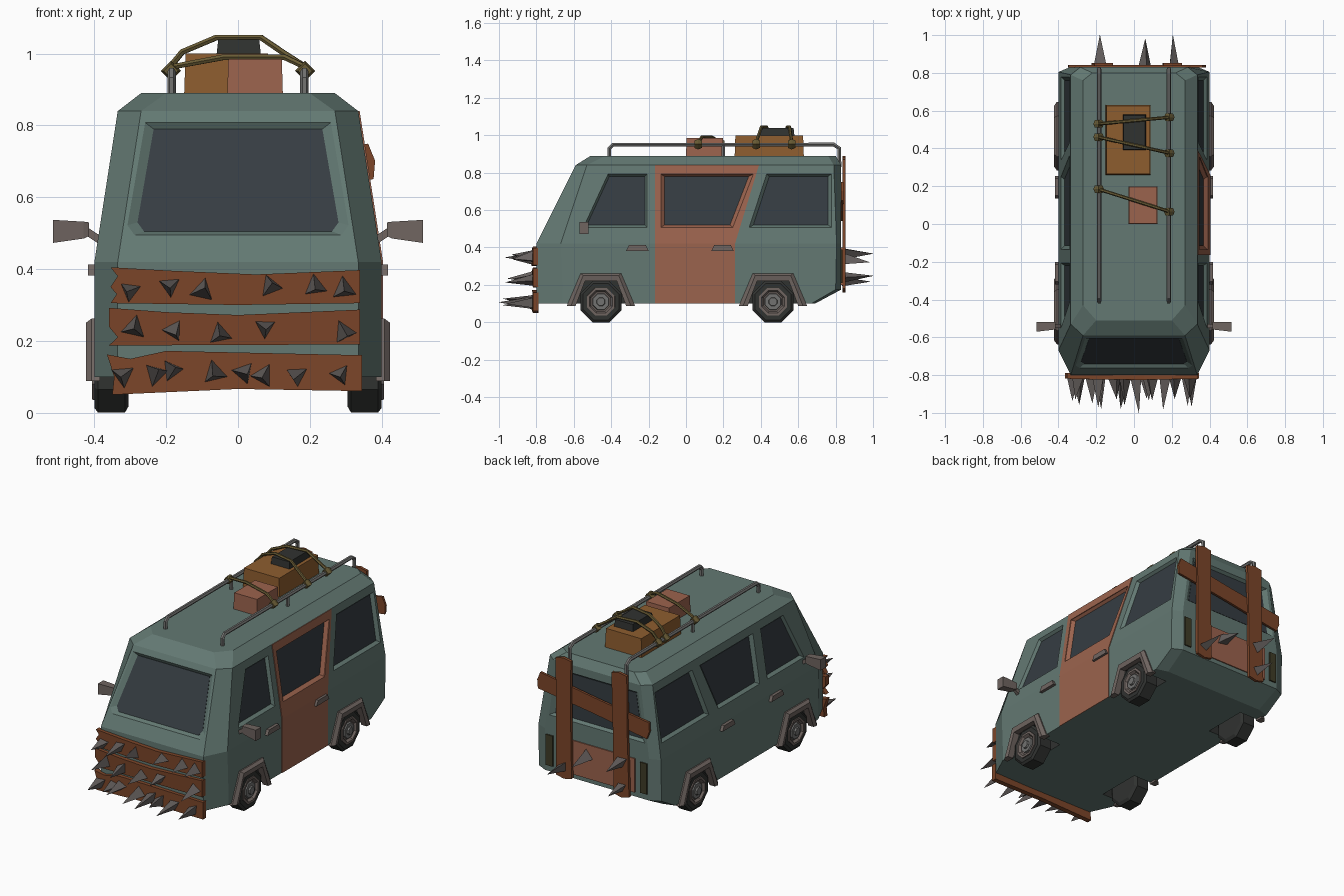
import bpy, bmesh, math, random
from mathutils import Vector

if "Cube" in bpy.data.objects:
    bpy.data.objects.remove(bpy.data.objects["Cube"])
random.seed(4)


def mat(name, r, g, b):
    m = bpy.data.materials.new(name)
    m.diffuse_color = (r, g, b, 1)
    m.use_nodes = True
    m.node_tree.nodes["Principled BSDF"].inputs["Base Color"].default_value = m.diffuse_color
    return m


GREEN = mat("faded_green", .125, .19, .17)
COPPER = mat("primer_copper", .33, .125, .075)
RUST = mat("rusty_plank", .2, .06, .022)
GLASS = mat("dark_glass", .036, .046, .054)
DARK = mat("dark_underside", .03, .032, .03)
TRIM = mat("grey_trim", .16, .13, .118)
METAL = mat("spike_metal", .13, .115, .11)
STEEL = mat("rail_steel", .17, .17, .165)
CARD = mat("cardboard", .27, .11, .028)
ROPE = mat("rope", .14, .105, .035)
LAMP = mat("lamp", .05, .045, .02)


# bridge equal rings of points into one solid (cyclic = closed loop, no caps)
def loft(name, rings, m, cyclic=False):
    bm = bmesh.new()
    vs = [[bm.verts.new(p) for p in r] for r in rings]
    n, k = len(vs[0]), len(vs)
    for i in range(k if cyclic else k - 1):
        a, b = vs[i], vs[(i + 1) % k]
        for j in range(n):
            bm.faces.new((a[j], a[(j + 1) % n], b[(j + 1) % n], b[j]))
    if not cyclic:
        bm.faces.new(vs[0])
        bm.faces.new(vs[-1])
    bmesh.ops.recalc_face_normals(bm, faces=bm.faces)
    me = bpy.data.meshes.new(name)
    bm.to_mesh(me)
    bm.free()
    me.materials.append(m)
    ob = bpy.data.objects.new(name, me)
    bpy.context.collection.objects.link(ob)
    return ob


def box(name, x0, x1, y0, y1, z0, z1, m, t=0):
    ring = lambda z, t: [(x0 + t, y0 + t, z), (x1 - t, y0 + t, z), (x1 - t, y1 - t, z), (x0 + t, y1 - t, z)]
    return loft(name, [ring(z0, 0), ring(z1, t)], m)


def tube(name, pts, r, m, res=1):
    cu = bpy.data.curves.new(name, 'CURVE')
    cu.dimensions = '3D'
    cu.bevel_depth, cu.bevel_resolution, cu.use_fill_caps = r, res, True
    sp = cu.splines.new('POLY')
    sp.points.add(len(pts) - 1)
    for p, c in zip(sp.points, pts):
        p.co = (*c, 1)
    sp.use_smooth = False
    ob = bpy.data.objects.new(name, cu)
    bpy.context.collection.objects.link(ob)
    cu.materials.append(m)
    for o in bpy.context.selected_objects:
        o.select_set(False)
    bpy.context.view_layer.objects.active = ob
    ob.select_set(True)
    bpy.ops.object.convert(target='MESH')


def scaled(poly, s):
    cu = sum(p[0] for p in poly) / len(poly)
    cv = sum(p[1] for p in poly) / len(poly)
    return [(cu + (u - cu) * s, cv + (v - cv) * s) for u, v in poly]


# body shell: eight-sided rings stacked in z
def body_ring(z, a, yf, w, yfc, ybc, a2, yb):
    return [(-a, yf, z), (a, yf, z), (w, yfc, z), (w, ybc, z), (a2, yb, z), (-a2, yb, z), (-w, ybc, z), (-w, yfc, z)]


body = loft("body_shell", [body_ring(*r) for r in (
    (.10, .335, -.80, .40, -.66, .67, .33, .69),
    (.175, .335, -.80, .40, -.66, .80, .34, .83),
    (.42, .335, -.80, .40, -.67, .805, .34, .83),
    (.84, .27, -.59, .335, -.53, .79, .285, .83),
    (.89, .20, -.51, .27, -.43, .76, .22, .80))], GREEN)
cutters = []


# recessed window: tapered cutter plus glass pane at the bottom
def window(name, poly, f, m=GREEN):
    at = lambda s, d: [f(u, v, d) for u, v in scaled(poly, s)]
    cutters.append(loft(name + "_cutter", [at(1.2, .018), at(1, -.018)], m))
    loft(name + "_glass", [at(1, -.028), at(1, -.016)], GLASS)


side = lambda s: (lambda y, z, d: (s * (.40 - .155 * max(z - .42, 0) + d), y, z))
front_win = [(-.53, .52), (-.41, .78), (-.22, .78), (-.22, .52)]
mid_win = [(-.115, .52), (.235, .52), (.335, .78), (-.115, .78)]
rear_win = [(.36, .52), (.76, .52), (.76, .78), (.445, .78)]
for s, n in ((1, "right"), (-1, "left")):
    window(n + "_front_window", front_win, side(s))
    window(n + "_middle_window", mid_win, side(s), COPPER if s > 0 else GREEN)
    window(n + "_rear_window", rear_win, side(s))
window("windshield", [(-.235, .79), (-.28, .53), (-.262, .505), (.262, .505), (.28, .53), (.235, .79)],
       lambda x, z, d: (x, -.80 + .5 * (z - .42) - d, z))
window("back_window", [(-.285, .52), (.285, .52), (.245, .78), (-.245, .78)],
       lambda x, z, d: (x, .83 + d, z))

# sliding door in primer colour, right side only
R = side(1)
low = [(-.165, .10), (.262, .10), (.262, .42), (-.165, .42)]
loft("door_lower_panel", [[R(y, z, d) for y, z in low] for d in (-.002, .004)], COPPER)
up = [(-.165, .42), (.262, .42), (.39, .84), (-.165, .84)]
hole = scaled(mid_win, 1.1)
loft("door_window_surround", [[R(y, z, d) for y, z in p] for p, d in
                              ((up, .004), (hole, .004), (hole, -.002), (up, -.002))], COPPER, True)

# wheels, wells, arches, handles and mirrors on both sides
for s, n in ((1, "right"), (-1, "left")):
    for yc, e in ((-.455, "front"), (.465, "rear")):
        well = [(-.135, .05), (-.135, .10), (-.085, .225), (.085, .225), (.135, .10), (.135, .05)]
        cutters.append(loft("well_cutter", [[(s * x, yc + y, z) for y, z in well] for x in (.27, .5)], DARK))

        def octo(x, r):
            return [(s * x, yc + r * math.cos(math.pi * (i + .5) / 4), .11 + r * math.sin(math.pi * (i + .5) / 4))
                    for i in range(8)]
        p = f"{n}_{e}_"
        loft(p + "tyre", [octo(.305, .10), octo(.315, .119), octo(.39, .119), octo(.40, .105),
                          octo(.40, .08), octo(.385, .07)], DARK)
        loft(p + "rim", [octo(.38, .082), octo(.406, .08), octo(.406, .066), octo(.392, .056)], TRIM)
        loft(p + "hub", [octo(.385, .05), octo(.402, .045), octo(.402, .025), octo(.412, .022)], STEEL)
        outer = [(-.182, .088), (-.108, .262), (.108, .262), (.182, .088)]
        inner = [(-.135, .088), (-.085, .22), (.085, .22), (.135, .088)]
        loft(p + "arch", [[(s * .385, yc + o[0], o[1]), (s * .408, yc + o[0], o[1]),
                           (s * .424, yc + o[0] * .88, o[1] - .012 * (o[1] > .2)),
                           (s * .42, yc + i[0], i[1]), (s * .385, yc + i[0], i[1])]
                          for o, i in zip(outer, inner)], TRIM)
    for y in (-.26, .195):
        prof = [(-.06, .382), (.06, .382), (.045, .412), (-.045, .412)]
        loft(n + "_door_handle", [[(s * x, y + u, z) for u, z in prof] for x in (.39, .418)], TRIM)
    rect = lambda x, y0, y1, z0, z1: [(s * x, y0, z0), (s * x, y1, z0), (s * x, y1, z1), (s * x, y0, z1)]
    loft(n + "_mirror", [rect(.415, -.555, -.52, .492, .53), rect(.43, -.56, -.52, .485, .532),
                         rect(.515, -.57, -.52, .473, .537)], TRIM)
    loft(n + "_mirror_arm", [rect(.38, -.55, -.53, .465, .49), rect(.425, -.55, -.53, .495, .52)], TRIM)
    box(n + "_tail_lamp", *sorted((s * .285, s * .33)), .82, .838, .21, .39, LAMP)

# cut all recesses, keeping the cutters' colours on the cut faces
bpy.context.view_layer.objects.active = body
for c in cutters:
    b = body.modifiers.new("cut", 'BOOLEAN')
    b.object, b.operation, b.solver = c, 'DIFFERENCE', 'EXACT'
    b.material_mode = 'TRANSFER'
    bpy.ops.object.modifier_apply(modifier=b.name)
    bpy.data.objects.remove(c)

# front planks with splintered left ends
planks = ([(-.355, .405), (-.18, .395), (.05, .385), (.34, .397), (.34, .305), (0, .30), (-.355, .305), (-.338, .33),
           (-.355, .35), (-.335, .38)],
          [(-.36, .292), (-.2, .28), (0, .272), (.34, .287), (.34, .19), (-.36, .187), (-.335, .21), (-.36, .24)],
          [(-.365, .162), (-.3, .15), (-.2, .172), (.345, .16), (.345, .06), (0, .066), (-.35, .05), (-.345, .1)])
for i, pl in enumerate(planks):
    loft(f"front_plank_{i + 1}", [[(x, y + .05 * x * x, z) for x, z in pl] for y in (-.795, -.825)], RUST)


# three-sided spike pointing along y
def spike(name, x, z, y0, y1):
    a0, r = random.uniform(0, 6.28), random.uniform(.032, .04)
    dx, dz = random.uniform(-.012, .012), random.uniform(-.015, .015)
    ring = lambda r, y, k: [(x + k * dx + r * math.cos(a0 + i * 2.094), y, z + k * dz + r * math.sin(a0 + i * 2.094))
                            for i in range(3)]
    loft(name, [ring(r, y0, 0), ring(.0008, y1, 1)], METAL)


for z, xs in ((.345, (-.3, -.19, -.1, .09, .215, .295)), (.228, (-.29, -.18, -.05, .075, .295)),
              (.113, (-.32, -.23, -.185, -.065, .015, .07, .165, .285))):
    for x in xs:
        spike("front_spike", x, z + random.uniform(-.01, .01), -.815, -1.0 if x == .015 else random.uniform(-.92, -.98))


# rear boards laid between two points in the x-z plane
def rear_plank(name, a, b, w, y0, y1):
    a, b = Vector(a), Vector(b)
    d = (b - a).normalized()
    q = Vector((-d.y, d.x)) * w / 2
    pts = [a - q, a - d * .012, a + q, (a + b) / 2 + q * .92, b + q, b + d * .01, b - q, (a + b) / 2 - q * .95]
    loft(name, [[(p.x, y, p.y) for p in pts] for y in (y0, y1)], RUST)


rear_plank("rear_cross_plank", (.37, .70), (-.34, .59), .10, .828, .842)
rear_plank("rear_upright_right", (.20, .18), (.205, .87), .10, .836, .853)
rear_plank("rear_upright_left", (-.175, .17), (-.16, .88), .10, .836, .853)
box("rear_patch_panel", -.25, .25, .822, .836, .20, .40, COPPER)
for x, z, y in ((.205, .24, 1.0), (-.18, .375, 1.0), (-.18, .225, .985), (.06, .335, .98)):
    spike("rear_spike", x, z, .835, y)

# roof rails with bent ends and middle posts
for s in (1, -1):
    x = s * .185
    tube("roof_rail", [(x, -.41, .875), (x, -.41, .93), (x, -.39, .95), (x, .79, .95), (x, .82, .93), (x, .82, .83)],
         .012, STEEL)
    tube("rail_post", [(x, .2, .88), (x, .2, .95)], .011, STEEL)

# luggage
box("large_carton", -.15, .088, .26, .63, .885, 1.0, CARD, .004)
box("small_carton", -.03, .125, 0, .2, .885, .985, COPPER, .003)
box("black_case", -.06, .064, .39, .58, .995, 1.04, DARK, .005)

# ropes tied between the rails, with knots
big = ((-.155, 1.005), (-.06, 1.045), (.064, 1.045), (.13, 1.0))
small = ((-.04, .99), (.13, .99))
for y0, y1, mid in ((.53, .565, big), (.46, .375, big), (.185, .065, small)):
    yat = lambda x: y0 + (y1 - y0) * (x + .19) / .38
    tube("rope", [(x, yat(x), z) for x, z in ((-.2, .945), (-.19, .962), *mid, (.19, .962), (.2, .945))], .009, ROPE)
    for x, y in ((-.187, y0), (.187, y1)):
        loft("rope_knot", [[(x + r * c, y + dy, .952 + r * d) for c, d in ((1, 0), (0, 1), (-1, 0), (0, -1))]
                           for dy, r in ((-.02, .02), (0, .028), (.02, .02))], ROPE)
